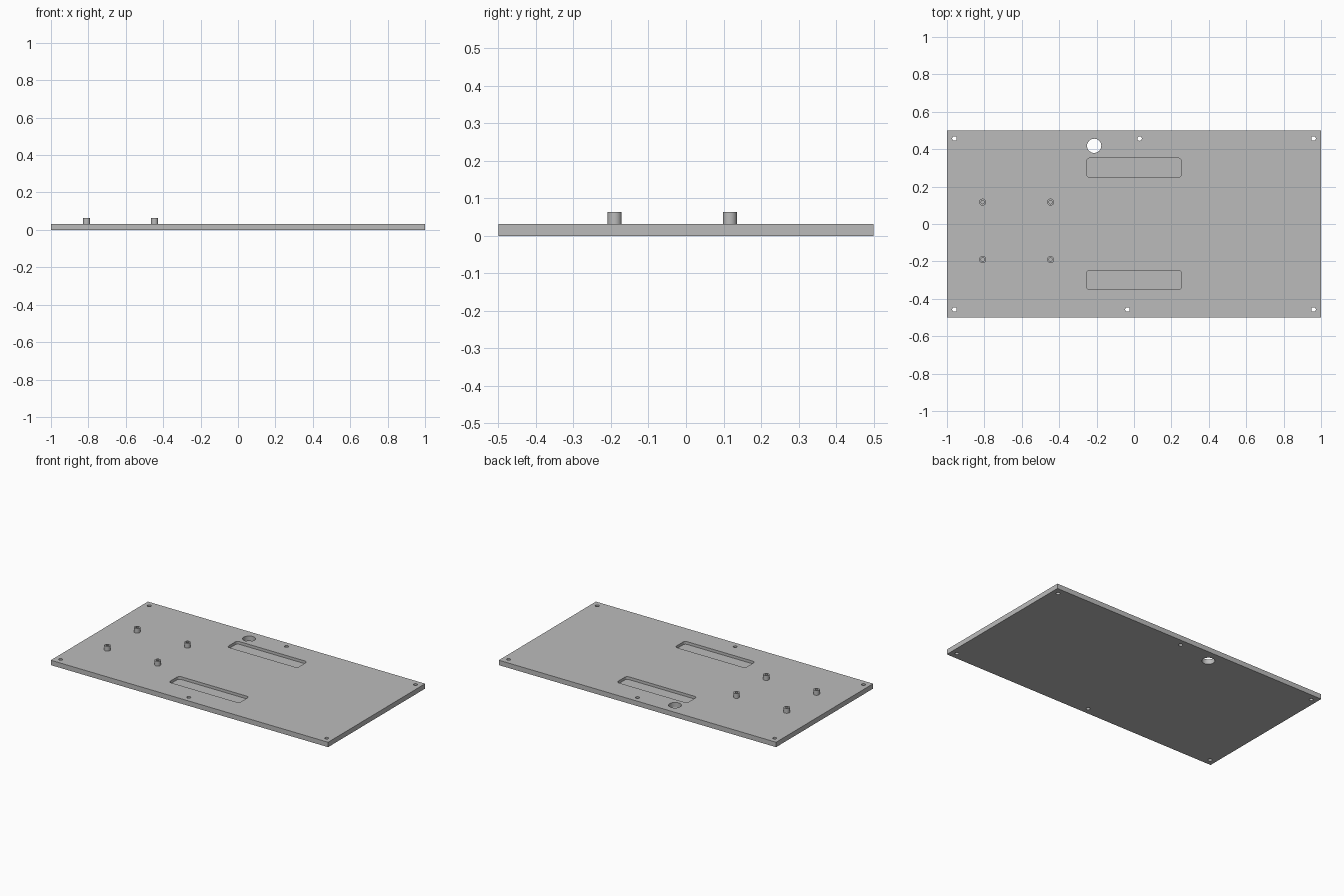
import bpy, bmesh, math
from mathutils import Matrix, Vector

cube = bpy.data.objects.get("Cube")
if cube:
    bpy.data.objects.remove(cube, do_unlink=True)

THICK, POST_TOP, FLOOR = 0.032, 0.063, 0.014

grey = bpy.data.materials.new("plain grey")
grey.use_nodes = True
grey.diffuse_color = (0.5, 0.5, 0.5, 1)
grey.node_tree.nodes["Principled BSDF"].inputs["Base Color"].default_value = (0.5, 0.5, 0.5, 1)


def make_object(name, bm):
    bmesh.ops.recalc_face_normals(bm, faces=bm.faces)
    mesh = bpy.data.meshes.new(name)
    bm.to_mesh(mesh)
    bm.free()
    mesh.materials.append(grey)
    obj = bpy.data.objects.new(name, mesh)
    bpy.context.collection.objects.link(obj)
    return obj


def add_box(bm, center, size):
    m = Matrix.Translation(center) @ Matrix.Diagonal((*size, 1))
    return bmesh.ops.create_cube(bm, size=1, matrix=m)["verts"]


def smooth(obj):
    bpy.ops.object.select_all(action="DESELECT")
    obj.select_set(True)
    bpy.context.view_layer.objects.active = obj
    bpy.ops.object.shade_smooth_by_angle(angle=math.radians(30))


# Base plate
bm = bmesh.new()
add_box(bm, (0, 0, THICK / 2), (2, 1, THICK))
plate = make_object("base_plate", bm)

# Cutter: screw holes, cable hole and two rounded pockets
bm = bmesh.new()
holes = [(x, y, 0.012) for x in (-0.96, 0.96) for y in (-0.457, 0.457)]
holes += [(0.03, 0.457, 0.012), (-0.035, -0.457, 0.012), (-0.213, 0.418, 0.038)]
for x, y, r in holes:
    bmesh.ops.create_cone(bm, cap_ends=True, segments=32, radius1=r, radius2=r,
                          depth=0.2, matrix=Matrix.Translation((x, y, 0)))
for y in (-0.299, 0.301):
    verts = add_box(bm, (0, y, FLOOR + 0.05), (0.508, 0.103, 0.1))
    corners = [e for e in {e for v in verts for e in v.link_edges}
               if abs((e.verts[0].co - e.verts[1].co).z) > 0.05]
    bmesh.ops.bevel(bm, geom=corners, offset=0.018, segments=6,
                    profile=0.5, affect="EDGES")
cutter = make_object("hole_cutter", bm)
cutter.hide_render = True

cut = plate.modifiers.new("holes", "BOOLEAN")
cut.operation, cut.solver, cut.object = "DIFFERENCE", "EXACT", cutter
bpy.context.view_layer.update()
result = bpy.data.meshes.new_from_object(
    plate.evaluated_get(bpy.context.evaluated_depsgraph_get()))
plate.modifiers.clear()
plate.data = result
bpy.data.objects.remove(cutter, do_unlink=True)
smooth(plate)

# Hollow standoff posts, each turned from one half profile
profile = [(0.009, THICK), (0.009, POST_TOP), (0.0187, POST_TOP), (0.0187, THICK)]
for side, x in (("right", -0.809), ("left", -0.446)):
    for end, y in (("front", -0.19), ("back", 0.117)):
        bm = bmesh.new()
        ring = [bm.verts.new((r, 0, z)) for r, z in profile]
        edges = [bm.edges.new(pair) for pair in zip(ring, ring[1:])]
        bmesh.ops.spin(bm, geom=ring + edges, cent=(0, 0, 0), axis=(0, 0, 1),
                       angle=math.tau, steps=32)
        bmesh.ops.remove_doubles(bm, verts=bm.verts, dist=0.0001)
        bmesh.ops.translate(bm, verts=bm.verts, vec=Vector((x, y, 0)))
        post = make_object(f"standoff_{end}_{side}", bm)
        # Open shell: make the outer wall face outwards
        outer = max(post.data.polygons, key=lambda p: (p.center - Vector((x, y, p.center.z))).length)
        if outer.normal.dot(outer.center - Vector((x, y, outer.center.z))) < 0:
            post.data.flip_normals()
        smooth(post)
